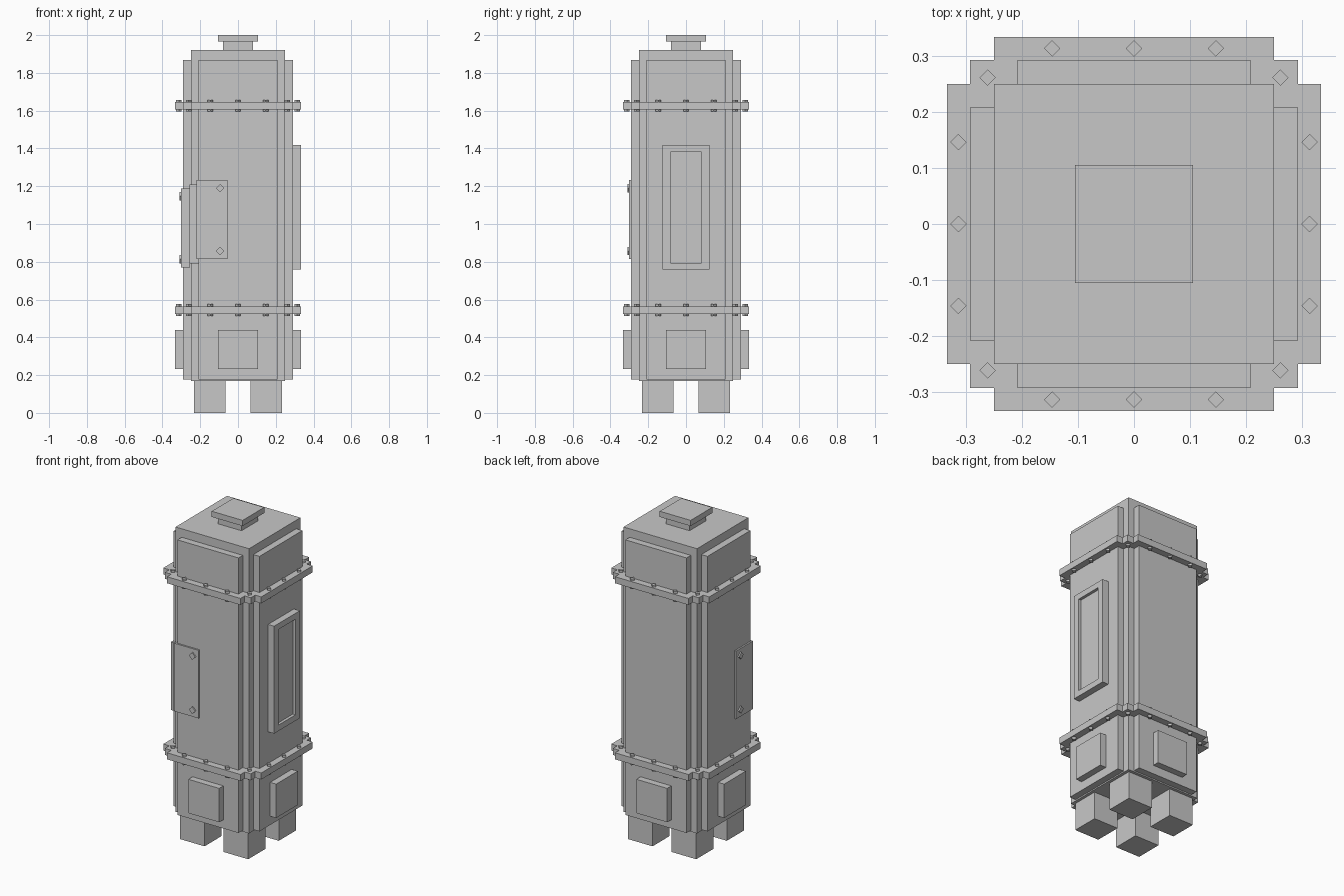
import bpy
import bmesh
from math import pi
from mathutils import Matrix, Vector

cube = bpy.data.objects.get("Cube")
if cube:
    bpy.data.objects.remove(cube, do_unlink=True)

grey = bpy.data.materials.new("light steel grey")
grey.use_nodes = True
colour = (0.575, 0.575, 0.575, 1)
grey.diffuse_color = colour
grey.node_tree.nodes["Principled BSDF"].inputs["Base Color"].default_value = colour


def finish(name, bm):
    bmesh.ops.recalc_face_normals(bm, faces=bm.faces)
    mesh = bpy.data.meshes.new(name)
    bm.to_mesh(mesh)
    bm.free()
    mesh.materials.append(grey)
    ob = bpy.data.objects.new(name, mesh)
    bpy.context.scene.collection.objects.link(ob)
    return ob


def add_box(bm, x, y, z):
    """Box between (low, high) limits on each axis."""
    limits = (x, y, z)
    mid = Vector([(a + b) / 2 for a, b in limits])
    size = [b - a for a, b in limits]
    bmesh.ops.create_cube(bm, size=1, matrix=Matrix.Translation(mid) @ Matrix.Diagonal(size + [1]))


def boxes(name, *items):
    bm = bmesh.new()
    for item in items:
        add_box(bm, *item)
    return finish(name, bm)


def both(v):
    return (-v, v)


def add_bolt(bm, matrix, radius, depth):
    bmesh.ops.create_cone(bm, cap_ends=True, segments=4, radius1=radius, radius2=radius,
                          depth=depth, matrix=matrix)


# Tall body: core plus raised wall panels, giving stepped corners
boxes("body_core", (both(0.25), both(0.25), (0.17, 1.92)))
boxes("wall_panels_side", (both(0.292), both(0.208), (0.178, 1.868)))
boxes("wall_panels_front_back", (both(0.208), both(0.292), (0.178, 1.868)))

# Top vent
boxes("vent_neck", (both(0.08), both(0.08), (1.92, 1.965)))
boxes("vent_cap", (both(0.105), both(0.105), (1.965, 2.0)))

# Four legs
for sx, side in ((1, "left"), (-1, "right")):
    for sy, end in ((1, "back"), (-1, "front")):
        x = sorted((sx * 0.065, sx * 0.232))
        y = sorted((sy * 0.065, sy * 0.232))
        boxes(f"leg_{end}_{side}", (x, y, (0, 0.17)))

# Lower access pads on all four sides
for turn, side in enumerate(("left", "back", "right", "front")):
    pad = boxes(f"lower_pad_{side}", ((0.285, 0.333), both(0.105), (0.232, 0.44)))
    pad.data.transform(Matrix.Rotation(turn * pi / 2, 4, "Z"))

# Stepped flanges with diamond bolts passing through them
step = [(0.333, -0.25), (0.333, 0.25), (0.292, 0.25), (0.292, 0.292), (0.25, 0.292)]
bolt_spots = [(0.313, -0.146), (0.313, 0), (0.313, 0.146), (0.261, 0.261)]
for name, z in (("lower", 0.544), ("upper", 1.626)):
    flange, bolts = bmesh.new(), bmesh.new()
    ring = []
    for turn in range(4):
        rot = Matrix.Rotation(turn * pi / 2, 4, "Z")
        ring += [flange.verts.new(rot @ Vector((x, y, z - 0.02))) for x, y in step]
        for x, y in bolt_spots:
            add_bolt(bolts, Matrix.Translation(rot @ Vector((x, y, z))), 0.0145, 0.063)
    face = flange.faces.new(ring)
    top = bmesh.ops.extrude_face_region(flange, geom=[face])["geom"]
    bmesh.ops.translate(flange, vec=(0, 0, 0.04),
                        verts=[v for v in top if isinstance(v, bmesh.types.BMVert)])
    finish(name + "_flange", flange)
    finish(name + "_flange_bolts", bolts)

# Framed window with a recessed pane
bm = bmesh.new()
add_box(bm, (0.28, 0.333), both(0.125), (0.758, 1.418))
outer = max(bm.faces, key=lambda f: f.calc_center_median().x)
bmesh.ops.inset_individual(bm, faces=[outer], thickness=0.042, use_even_offset=True)
bmesh.ops.scale(bm, vec=(1, 1, 1.02), verts=outer.verts,
                space=Matrix.Translation(-outer.calc_center_median()))
pane = bmesh.ops.extrude_discrete_faces(bm, faces=[outer])["faces"][0]
bmesh.ops.translate(bm, vec=(-0.018, 0, 0), verts=pane.verts)
finish("window_frame", bm)

# Staggered corner plate wrapping the stepped front right corner
front_z, mid_z, side_z = (0.815, 1.233), (0.79, 1.21), (0.77, 1.188)
boxes("corner_plate_front",
      ((-0.22, -0.056), (-0.302, -0.285), front_z),
      ((-0.22, -0.205), (-0.302, -0.255), front_z))
boxes("corner_plate_middle", ((-0.258, -0.21), (-0.258, -0.21), mid_z))
boxes("corner_plate_side",
      ((-0.302, -0.285), (-0.22, -0.056), side_z),
      ((-0.302, -0.255), (-0.22, -0.205), side_z))

# Plate bolts on both faces
bm = bmesh.new()
for z in (0.857, 1.19):
    add_bolt(bm, Matrix.Translation((-0.095, -0.3, z)) @ Matrix.Rotation(pi / 2, 4, "X"), 0.022, 0.02)
    add_bolt(bm, Matrix.Translation((-0.3, -0.095, z - 0.043)) @ Matrix.Rotation(pi / 2, 4, "Y"), 0.022, 0.02)
finish("corner_plate_bolts", bm)
